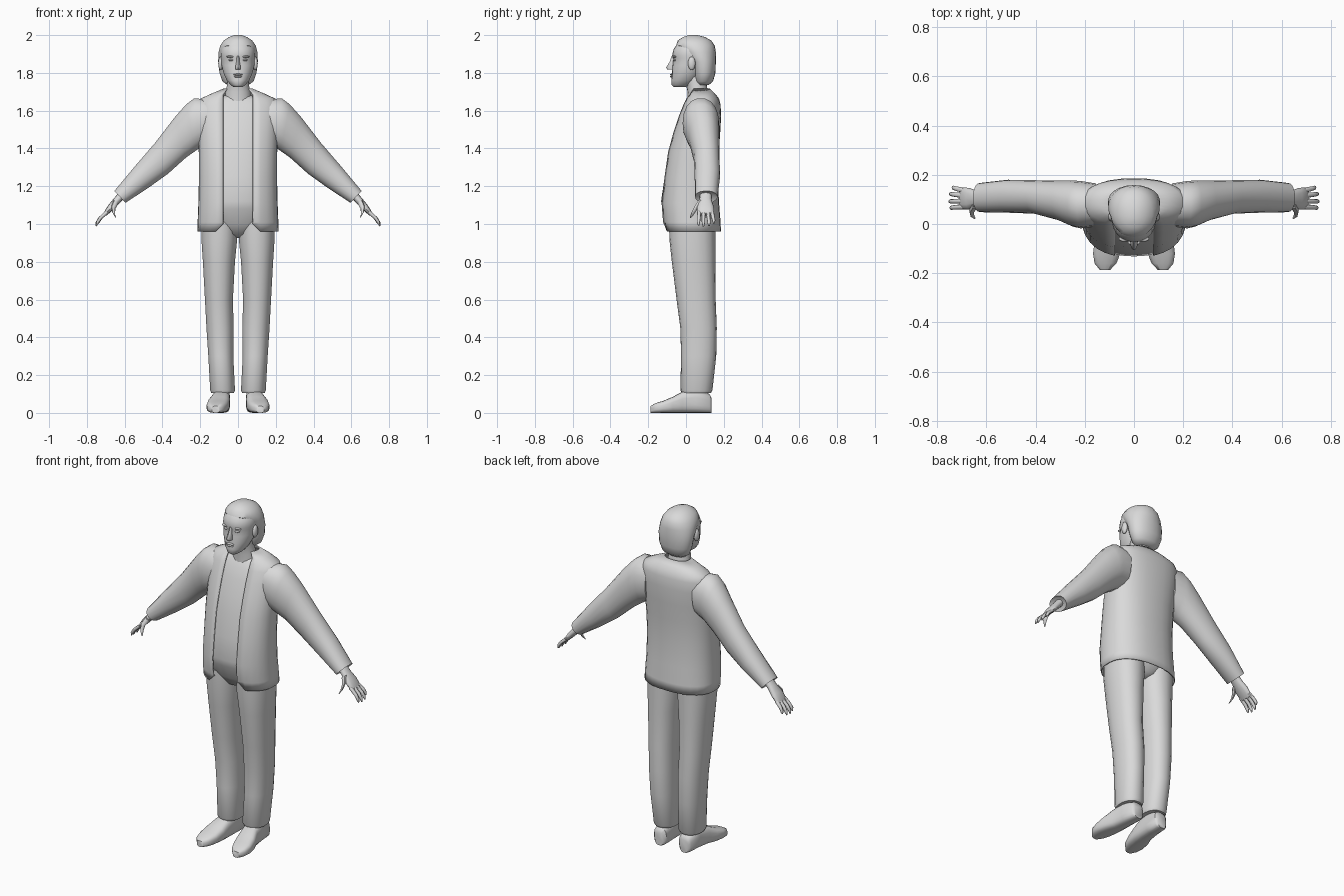
import bpy, bmesh, math
from mathutils import Vector, Matrix

grey = bpy.data.materials.new("plain_grey")
grey.diffuse_color = (0.7, 0.7, 0.7, 1)


def finish(name, bm, mirror=False, angle=50, solid=0):
    bmesh.ops.recalc_face_normals(bm, faces=bm.faces[:])
    me = bpy.data.meshes.new(name)
    bm.to_mesh(me)
    bm.free()
    me.materials.append(grey)
    ob = bpy.data.objects.new(name, me)
    bpy.context.collection.objects.link(ob)
    bpy.ops.object.select_all(action='DESELECT')
    ob.select_set(True)
    bpy.context.view_layer.objects.active = ob
    bpy.ops.object.shade_smooth_by_angle(angle=math.radians(angle))
    if solid:
        m = ob.modifiers.new("thickness", 'SOLIDIFY')
        m.thickness = solid
        m.offset = 0
    if mirror:
        ob.modifiers.new("mirror", 'MIRROR')
    return ob


def power(v, e):
    return math.copysign(abs(v) ** e, v)


def add_loft(bm, rings, e=1.0, n=16):
    """Closed skin over rings given as (centre, half axis a, half axis b)."""
    loops = []
    for c, a, b in rings:
        c, a, b = Vector(c), Vector(a), Vector(b)
        loops.append([bm.verts.new(c + a * power(math.sin(k * math.tau / n), e)
                                   - b * power(math.cos(k * math.tau / n), e)) for k in range(n)])
    for p, q in zip(loops, loops[1:]):
        for k in range(n):
            bm.faces.new((p[k], p[(k + 1) % n], q[(k + 1) % n], q[k]))
    bm.faces.new(loops[0][::-1])
    bm.faces.new(loops[-1])


def flat_rings(rows):
    """Horizontal rings from (z, x0, x1, y0, y1)."""
    return [(((x0 + x1) / 2, (y0 + y1) / 2, z), ((x1 - x0) / 2, 0, 0), (0, (y1 - y0) / 2, 0))
            for z, x0, x1, y0, y1 in rows]


def loft(name, rings, e=1.0, n=16, mirror=False):
    bm = bmesh.new()
    add_loft(bm, rings, e, n)
    return finish(name, bm, mirror)


def centred(rows):
    return flat_rings([(z, -w, w, y0, y1) for z, w, y0, y1 in rows])


def ellipsoid(name, centre, radii, mirror=False):
    bm = bmesh.new()
    bmesh.ops.create_uvsphere(bm, u_segments=14, v_segments=8, radius=1,
                              matrix=Matrix.Translation(centre) @ Matrix.Diagonal((*radii, 1)))
    return finish(name, bm, mirror)


# Jacket: open-fronted shell, rows are (z, half width, front y, back y)
JACKET = [(0.96, .213, -.115, .182), (1.01, .211, -.125, .18), (1.11, .207, -.133, .172),
          (1.25, .204, -.117, .165), (1.38, .205, -.098, .17), (1.48, .209, -.07, .178),
          (1.57, .213, -.04, .183), (1.63, .212, -.015, .18), (1.662, .195, .0, .172),
          (1.685, .145, .015, .155), (1.715, .074, .03, .125)]
bm = bmesh.new()
loops, N, E = [], 26, 0.85
for row, (z, w, y0, y1) in enumerate(JACKET):
    gap = min(.078, w * .75)
    t0 = math.asin((gap / w) ** (1 / E))
    loop = []
    for k in range(N + 1):
        t = t0 + (math.tau - 2 * t0) * k / N
        lift = .05 if row == 0 and k in (0, N) else 0      # rounded front corners
        loop.append(bm.verts.new((w * power(math.sin(t), E),
                                  (y0 + y1) / 2 - (y1 - y0) / 2 * power(math.cos(t), E), z + lift * .8)))
    loops.append(loop)
for p, q in zip(loops, loops[1:]):
    for k in range(N):
        bm.faces.new((p[k], p[k + 1], q[k + 1], q[k]))
finish("jacket", bm, solid=.006)

# Shirt and hips inside the jacket
loft("shirt_and_hips", centred([
    (.925, .02, .0, .09), (.945, .09, -.055, .13), (1.0, .175, -.09, .155), (1.08, .19, -.122, .16),
    (1.12, .192, -.132, .16), (1.25, .19, -.113, .15), (1.38, .19, -.093, .155), (1.48, .194, -.064, .162),
    (1.57, .198, -.033, .168), (1.63, .19, -.007, .16), (1.66, .15, .012, .15), (1.68, .07, .025, .12)]),
    e=.9, n=28)

# Sleeves: each row is top (x, z), bottom (x, z), front y, back y
SLEEVE = [((.15, 1.66), (.16, 1.42), -.01, .165), ((.232, 1.667), (.203, 1.40), -.018, .175),
          ((.275, 1.635), (.225, 1.385), -.01, .177), ((.335, 1.567), (.275, 1.35), .015, .176),
          ((.44, 1.43), (.37, 1.265), .042, .178), ((.55, 1.302), (.475, 1.19), .046, .18),
          ((.655, 1.175), (.595, 1.112), .048, .167), ((.638, 1.172), (.602, 1.133), .07, .145)]
rings = []
for (tx, tz), (bx, bz), y0, y1 in SLEEVE:
    rings.append((((tx + bx) / 2, (y0 + y1) / 2, (tz + bz) / 2),
                  ((tx - bx) / 2, 0, (tz - bz) / 2), (0, (y1 - y0) / 2, 0)))
loft("sleeve", rings, e=.92, n=18, mirror=True)

# Hands: palm plus four fingers and a thumb
NORMAL = Vector((.79, 0, .62))


def tube(bm, points, e=.9, n=8):
    add_loft(bm, [(c, NORMAL * t, (0, w, 0)) for c, t, w in points], e, n)


bm = bmesh.new()
tube(bm, [((.605, .105, 1.165), .022, .03), ((.64, .103, 1.125), .02, .033),
          ((.67, .103, 1.092), .018, .044), ((.695, .104, 1.062), .013, .044),
          ((.703, .104, 1.05), .009, .04)], n=12)
for y, spread, reach in ((.07, -.004, .93), (.093, -.001, 1.0), (.116, .006, .97), (.137, .013, .78)):
    base = Vector((.692, y, 1.064))
    tube(bm, [(base, .010, .011),
              (base + Vector((.038, spread * .6, -.033)) * reach, .009, .0095),
              (base + Vector((.055, spread, -.058)) * reach, .008, .0085),
              (base + Vector((.060, spread, -.076)) * reach, .003, .004)])
tube(bm, [((.645, .078, 1.118), .016, .016), ((.66, .054, 1.088), .013, .012),
          ((.658, .036, 1.056), .010, .009), ((.648, .024, 1.034), .004, .004)])
finish("hand", bm, mirror=True)

# Trouser legs
loft("trouser_leg", flat_rings([
    (.105, .022, .142, -.022, .132), (.12, .015, .148, -.03, .14), (.3, .024, .158, -.026, .16),
    (.45, .022, .168, -.03, .163), (.6, .026, .176, -.05, .157), (.8, .015, .187, -.075, .155),
    (.92, .003, .195, -.088, .155), (1.02, .0, .195, -.09, .155)]), e=.9, n=18, mirror=True)

# Shoes: rows are (y, centre x, half width, height)
SHOE = [(.136, .082, .026, .075), (.125, .082, .04, .1), (.05, .086, .045, .125), (-.02, .092, .05, .112),
        (-.07, .103, .058, .085), (-.12, .111, .056, .064), (-.16, .116, .045, .052), (-.188, .118, .02, .036)]
loft("shoe", [((x, y, h / 2), (w, 0, 0), (0, 0, h / 2)) for y, x, w, h in SHOE], e=.65, n=18, mirror=True)

# Neck and collar
loft("neck", centred([(1.62, .075, .005, .13), (1.70, .066, .008, .115), (1.74, .058, .0, .11),
                      (1.81, .056, -.02, .1)]), n=18)

# Face and skull
loft("face", centred([
    (1.724, .022, -.062, -.01), (1.735, .038, -.076, .03), (1.76, .06, -.077, .06), (1.80, .078, -.074, .09),
    (1.84, .087, -.072, .11), (1.875, .09, -.068, .13), (1.89, .092, -.074, .13), (1.925, .091, -.066, .135),
    (1.96, .074, -.044, .12), (1.98, .045, -.015, .09)]), e=.95, n=22)

# Swept-back hair
loft("hair", centred([
    (1.735, .055, .055, .12), (1.755, .083, .045, .143), (1.80, .099, .035, .156), (1.86, .106, .02, .158),
    (1.91, .104, -.025, .158), (1.945, .095, -.053, .152), (1.972, .075, -.043, .133),
    (1.99, .048, -.015, .1), (2.0, .018, .015, .06)]), e=.95, n=22)

# Facial features
loft("nose", centred([(1.89, .007, -.076, -.05), (1.86, .009, -.086, -.05), (1.828, .015, -.106, -.05),
                      (1.817, .013, -.098, -.05)]), n=10)
ellipsoid("upper_lip", (0, -.075, 1.791), (.026, .011, .005))
ellipsoid("lower_lip", (0, -.074, 1.780), (.022, .011, .005))
ellipsoid("eye", (.036, -.058, 1.868), (.015, .011, .006), mirror=True)
ellipsoid("brow", (.038, -.060, 1.886), (.024, .012, .006), mirror=True)
ellipsoid("ear", (.092, .03, 1.85), (.013, .02, .036), mirror=True)
